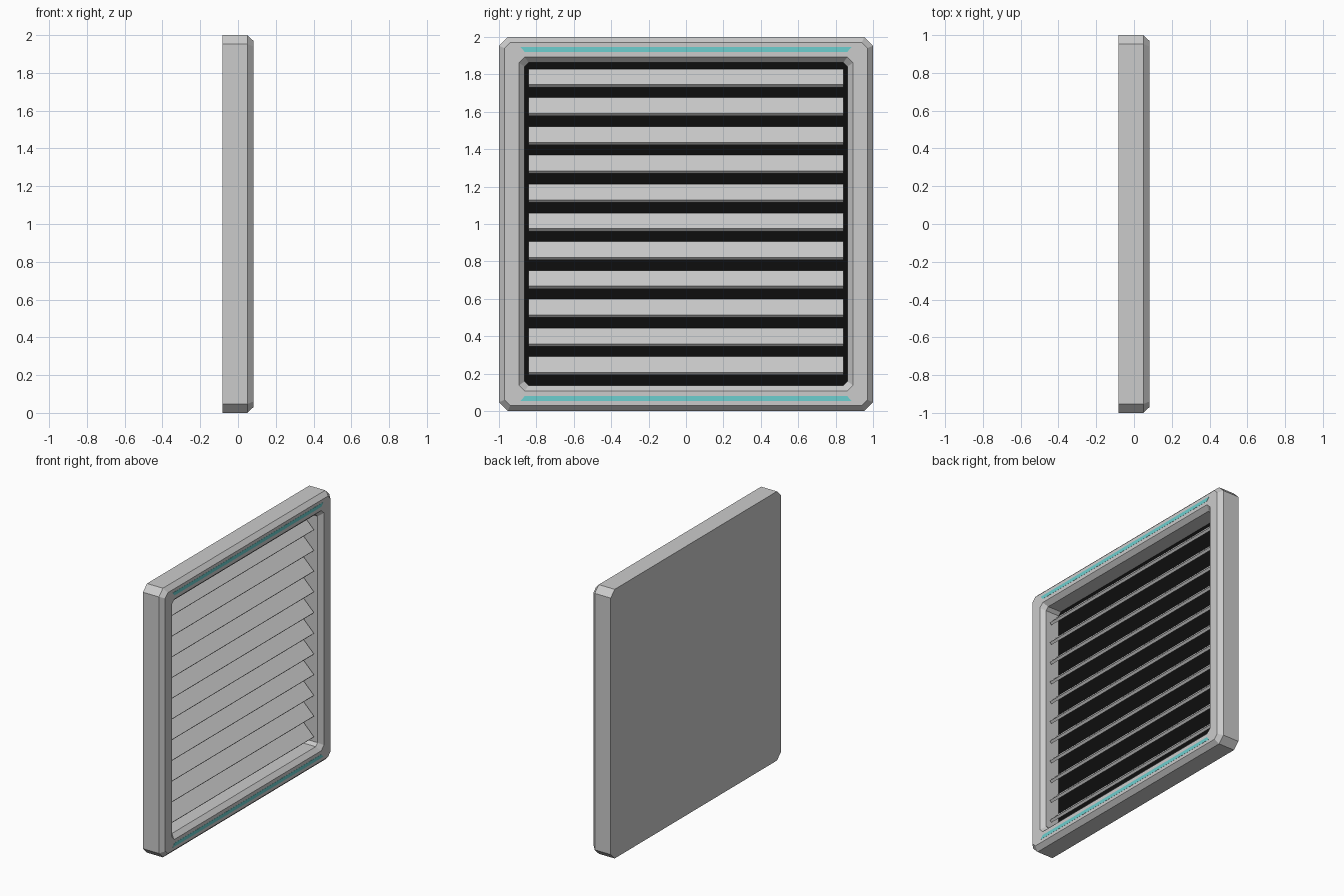
import bpy, bmesh, math
from mathutils import Matrix

if "Cube" in bpy.data.objects:
    bpy.data.objects.remove(bpy.data.objects["Cube"])

HX = 0.081  # half thickness of the panel


def material(name, col):
    m = bpy.data.materials.new(name)
    m.diffuse_color = (*col, 1)
    m.use_nodes = True
    m.node_tree.nodes["Principled BSDF"].inputs["Base Color"].default_value = m.diffuse_color
    return m


def finish(bm, name, mat=None):
    bmesh.ops.recalc_face_normals(bm, faces=bm.faces)
    me = bpy.data.meshes.new(name)
    bm.to_mesh(me)
    bm.free()
    ob = bpy.data.objects.new(name, me)
    bpy.context.collection.objects.link(ob)
    if mat:
        me.materials.append(mat)
    return ob


def ring(bm, x, inset, cut):
    """Square with cut corners in the y-z plane."""
    h = 1 - inset
    k = h - cut
    pts = [(h, -k), (h, k), (k, h), (-k, h), (-h, k), (-h, -k), (-k, -h), (k, -h)]
    return [bm.verts.new((x, y, z + 1)) for y, z in pts]


def bridge(bm, a, b):
    n = len(a)
    for i in range(n):
        bm.faces.new((a[i], a[(i + 1) % n], b[(i + 1) % n], b[i]))


black = material("black", (0.004, 0.004, 0.004))
cyan = material("cyan", (0.15, 0.62, 0.62))

# Frame: back, sides, outer bevel, face, inner bevel, recess wall
bm = bmesh.new()
rings = [ring(bm, *r) for r in [
    (-HX, 0, 0.047), (0.05, 0, 0.047), (HX, 0.03, 0.03),
    (HX, 0.107, 0.03), (0.05, 0.137, 0.022), (-0.06, 0.137, 0.022)]]
bm.faces.new(rings[0])
for a, b in zip(rings, rings[1:]):
    bridge(bm, a, b)
back = bm.faces.new(rings[-1])
bmesh.ops.recalc_face_normals(bm, faces=bm.faces)
back.material_index = 1
frame = finish(bm, "frame")
frame.data.materials.append(None)
frame.data.materials.append(black)   # dark recess floor

# Tilted louvre slats
for i in range(11):
    bm = bmesh.new()
    bmesh.ops.create_cube(bm, size=1, matrix=(
        Matrix.Translation((-0.015, 0, 0.241 + i * 0.1539))
        @ Matrix.Rotation(math.radians(45), 4, 'Y')
        @ Matrix.Diagonal((0.12, 1.685, 0.02, 1))))
    finish(bm, f"slat_{i + 1}")

# Light strips above and below the louvres, longer on the outer edge
for name, s in (("top_light_strip", 1), ("bottom_light_strip", -1)):
    bm = bmesh.new()
    prof = [(-0.885, 0.946), (0.885, 0.946), (0.862, 0.92), (-0.862, 0.92)]
    lo, hi = ([bm.verts.new((x, y, 1 + s * z)) for y, z in prof]
              for x in (HX - 0.01, HX + 0.001))
    bridge(bm, lo, hi)
    bm.faces.new(lo)
    bm.faces.new(hi)
    finish(bm, name, cyan)
